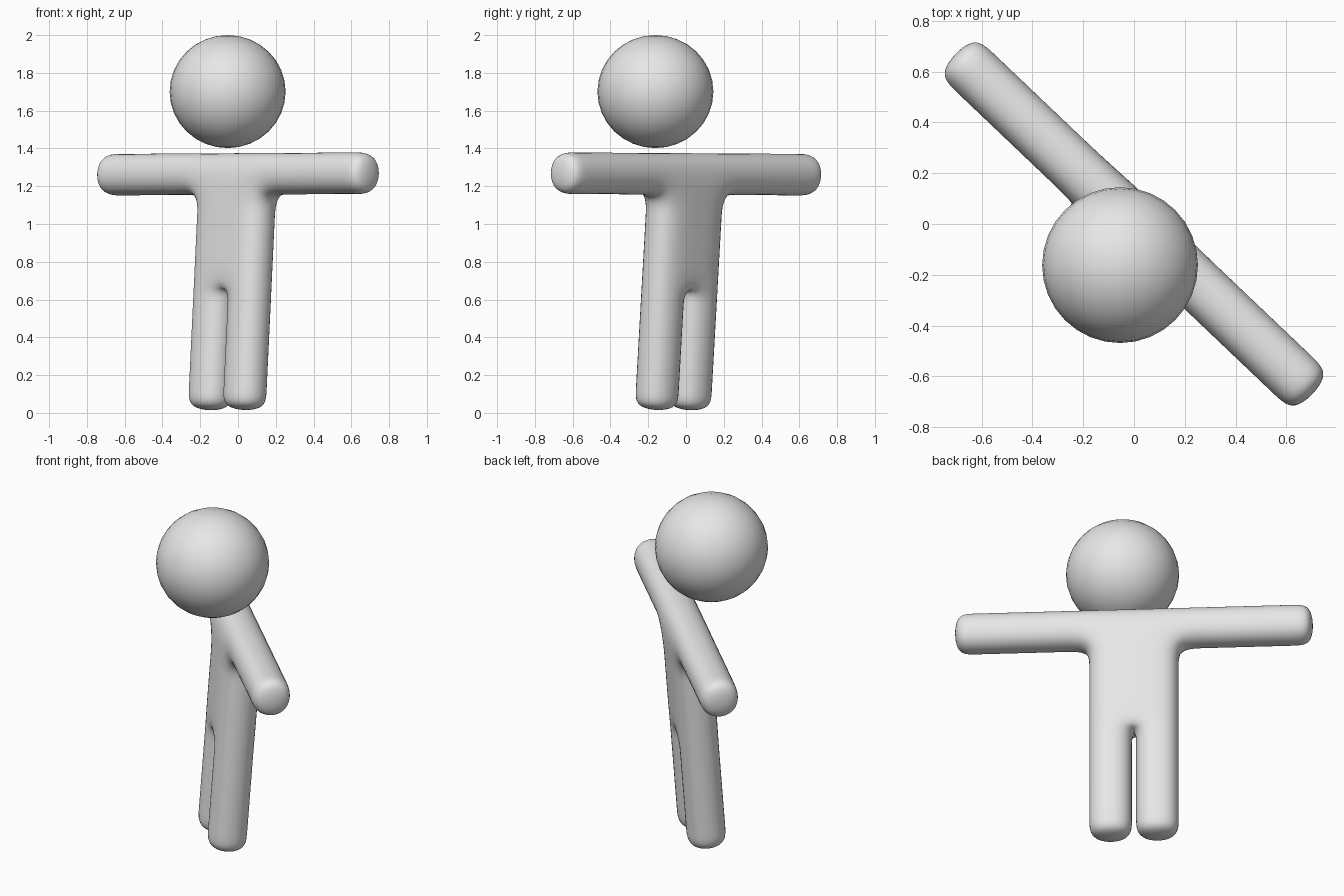
import bpy, bmesh, math
from mathutils import Matrix

if "Cube" in bpy.data.objects:
    bpy.data.objects.remove(bpy.data.objects["Cube"])

grey = bpy.data.materials.new("plain grey")
grey.diffuse_color = (0.8, 0.8, 0.8, 1)
grey.use_nodes = True
grey.node_tree.nodes["Principled BSDF"].inputs["Base Color"].default_value = grey.diffuse_color


def add_object(name, bm, levels=0):
    mesh = bpy.data.meshes.new(name)
    bmesh.ops.recalc_face_normals(bm, faces=bm.faces)
    for f in bm.faces:
        f.smooth = True
    bm.to_mesh(mesh)
    bm.free()
    mesh.materials.append(grey)
    obj = bpy.data.objects.new(name, mesh)
    bpy.context.collection.objects.link(obj)
    if levels:
        mod = obj.modifiers.new("rounding", 'SUBSURF')
        mod.levels = mod.render_levels = levels
    return obj


# Body: flat T-shaped figure cage, thickened and rounded.
# Local axes: x along the arms, y front to back, z up from shoulder centre.
HALF = 0.115          # half thickness
SIDE = 0.253          # half width of the torso
torso_rows = [0.12, -0.12, -0.22, -0.42, -0.605]
leg_rows = [-0.605, -0.68, -0.95, -1.15, -1.262]
arm_columns = [SIDE, 0.36, 0.62, 0.87, 0.98]

cells = []
for top, low in zip(torso_rows, torso_rows[1:]):
    cells.append([(0, top), (SIDE, top), (SIDE, low), (0, low)])
for i, (top, low) in enumerate(zip(leg_rows, leg_rows[1:])):
    inner = 0 if i == 0 else 0.001      # legs join only at the crotch
    cells.append([(inner, top), (SIDE, top), (SIDE, low), (0.001, low)])
for a, b in zip(arm_columns, arm_columns[1:]):
    cells.append([(a, 0.12), (b, 0.12), (b, -0.12), (a, -0.12)])
cells += [[(-x, z) for x, z in c] for c in cells]   # mirrored half

bm = bmesh.new()
verts = {}


def vert(p, y):
    key = (round(p[0], 4) + 0.0, p[1], y)
    if key not in verts:
        verts[key] = bm.verts.new((p[0], y, p[1]))
    return verts[key]


edge_use = {}
for cell in cells:
    for y in (-HALF, HALF):
        bm.faces.new([vert(p, y) for p in cell])
    for p, q in zip(cell, cell[1:] + cell[:1]):
        edge_use.setdefault(frozenset((p, q)), []).append((p, q))
for uses in edge_use.values():
    if len(uses) == 1:                  # outline edges get a side wall
        p, q = uses[0]
        bm.faces.new([vert(p, -HALF), vert(q, -HALF), vert(q, HALF), vert(p, HALF)])

body = add_object("body", bm, 3)
body.matrix_world = (Matrix.Translation((0, 0, 1.265))
                     @ Matrix.Rotation(math.radians(-43.6), 4, 'Z')
                     @ Matrix.Rotation(math.radians(-4.2), 4, 'X')
                     @ Matrix.Rotation(math.radians(-0.25), 4, 'Y'))

# Head: floating ball
bm = bmesh.new()
bmesh.ops.create_uvsphere(bm, u_segments=32, v_segments=16, radius=1)
head = add_object("head", bm)
head.scale = (0.307, 0.307, 0.299)
head.location = (-0.055, -0.162, 1.701)
